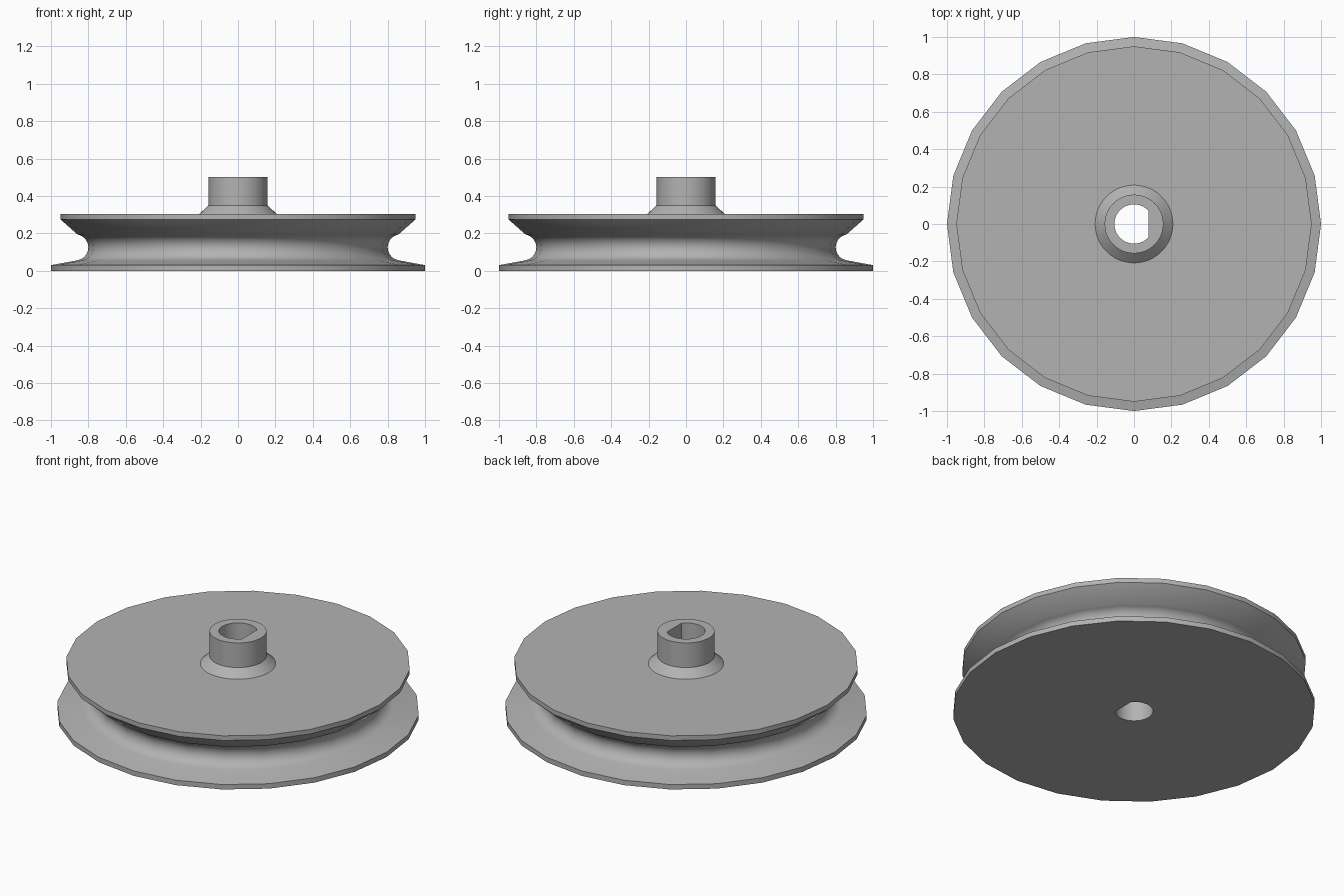
import bpy, bmesh
from math import radians, pi, cos, sin, asin

cube = bpy.data.objects.get("Cube")
if cube:
    bpy.data.objects.remove(cube, do_unlink=True)

grey = bpy.data.materials.new("plain_grey")
grey.use_nodes = True
colour = (0.45, 0.45, 0.45, 1)
grey.diffuse_color = colour
grey.node_tree.nodes["Principled BSDF"].inputs["Base Color"].default_value = colour


def make_object(name, bm):
    bmesh.ops.recalc_face_normals(bm, faces=bm.faces)
    mesh = bpy.data.meshes.new(name)
    bm.to_mesh(mesh)
    bm.free()
    mesh.materials.append(grey)
    obj = bpy.data.objects.new(name, mesh)
    bpy.context.collection.objects.link(obj)
    return obj


def lathe(name, profile, sides):
    """Closed solid turned around z from (radius, height) points."""
    bm = bmesh.new()
    rings = [[bm.verts.new((r * cos(2 * pi * i / sides), r * sin(2 * pi * i / sides), z))
              for i in range(sides)] for r, z in profile]
    for low, high in zip(rings, rings[1:]):
        for i in range(sides):
            j = (i + 1) % sides
            bm.faces.new((low[i], low[j], high[j], high[i]))
    bm.faces.new(rings[0])
    bm.faces.new(rings[-1])
    return make_object(name, bm)


def d_prism(name, radius, flat_x, bottom, top):
    """Round bar with one flat side facing +x."""
    bm = bmesh.new()
    half = pi / 2 - asin(flat_x / radius)
    steps = 36
    angles = [half + (2 * pi - 2 * half) * i / steps for i in range(steps + 1)]
    face = bm.faces.new([bm.verts.new((radius * cos(a), radius * sin(a), bottom)) for a in angles])
    moved = bmesh.ops.extrude_face_region(bm, geom=[face])["geom"]
    bmesh.ops.translate(bm, vec=(0, 0, top - bottom),
                        verts=[v for v in moved if isinstance(v, bmesh.types.BMVert)])
    return make_object(name, bm)


def combine(target, tool, operation):
    mod = target.modifiers.new(operation.lower(), "BOOLEAN")
    mod.operation = operation
    mod.solver = "EXACT"
    mod.object = tool
    bpy.context.view_layer.objects.active = target
    bpy.ops.object.modifier_apply(modifier=mod.name)
    bpy.data.objects.remove(tool, do_unlink=True)


# Grooved wheel: wide lower flange, rounded groove, narrower upper flange
groove = [(0.87 + 0.07 * cos(radians(a)), 0.125 + 0.07 * sin(radians(a)))
          for a in range(260, 99, -16)]
wheel_profile = [(1, 0), (1, 0.03)] + groove + [(0.95, 0.275), (0.95, 0.303)]
wheel = lathe("pulley_wheel", wheel_profile, 24)

# Hub with a flared foot, joined into the wheel
hub = lathe("hub", [(0.208, 0.15), (0.208, 0.303), (0.157, 0.35), (0.157, 0.5)], 48)
combine(wheel, hub, "UNION")

# D-shaped shaft hole through everything
shaft = d_prism("shaft_cutter", 0.105, 0.078, -0.1, 0.6)
combine(wheel, shaft, "DIFFERENCE")

bpy.ops.object.select_all(action="DESELECT")
wheel.select_set(True)
bpy.context.view_layer.objects.active = wheel
bpy.ops.object.shade_smooth_by_angle(angle=radians(30))
